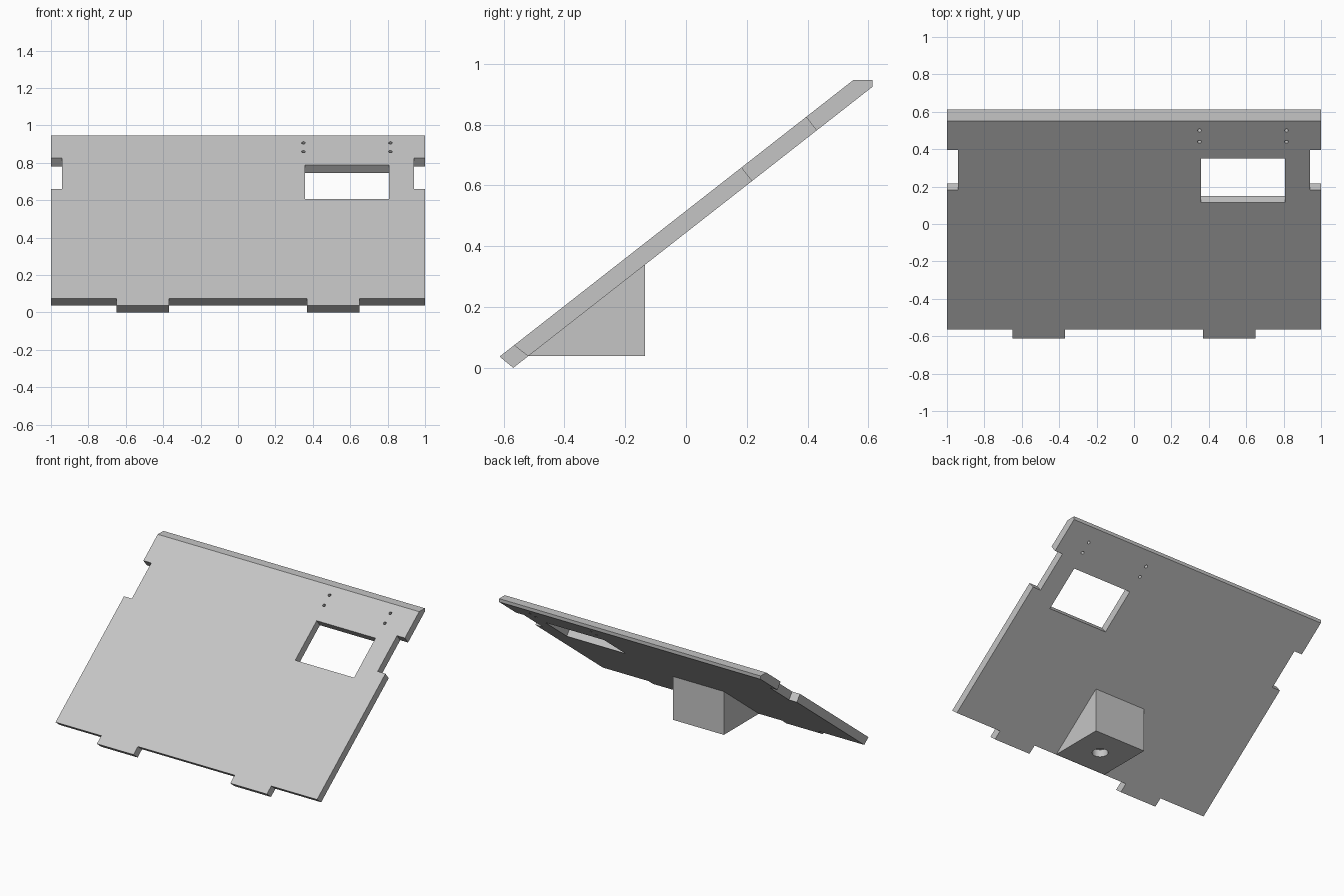
import bpy
import bmesh
from math import cos, radians
from mathutils import Matrix

if "Cube" in bpy.data.objects:
    bpy.data.objects.remove(bpy.data.objects["Cube"])

SLOPE = radians(38)
# Frame on the panel's upper face: local y runs up the slope, local z out of it
PANEL = Matrix.Translation((0, -0.613, 0.037)) @ Matrix.Rotation(SLOPE, 4, 'X')

grey = bpy.data.materials.new("light grey")
grey.use_nodes = True
colour = (0.56, 0.56, 0.56, 1)
grey.diffuse_color = colour
grey.node_tree.nodes["Principled BSDF"].inputs["Base Color"].default_value = colour


def finish(name, bm):
    bmesh.ops.recalc_face_normals(bm, faces=bm.faces)
    mesh = bpy.data.meshes.new(name)
    bm.to_mesh(mesh)
    bm.free()
    mesh.materials.append(grey)
    obj = bpy.data.objects.new(name, mesh)
    bpy.context.collection.objects.link(obj)
    return obj


def prism(name, profile, x0, x1):
    """Side profile in (y, z), extruded from x0 to x1."""
    bm = bmesh.new()
    face = bm.faces.new([bm.verts.new((x0, y, z)) for y, z in profile])
    new = bmesh.ops.extrude_face_region(bm, geom=[face])["geom"]
    verts = [v for v in new if isinstance(v, bmesh.types.BMVert)]
    bmesh.ops.translate(bm, verts=verts, vec=(x1 - x0, 0, 0))
    return finish(name, bm)


def slope_box(name, x0, x1, y0, y1):
    """Box square to the panel, between two heights of its upper face in y."""
    u0, u1 = [(y + 0.613) / cos(SLOPE) for y in (y0, y1)]
    bm = bmesh.new()
    place = PANEL @ Matrix.Translation(((x0 + x1) / 2, (u0 + u1) / 2, 0))
    size = Matrix.Diagonal((x1 - x0, u1 - u0, 0.4, 1))
    bmesh.ops.create_cube(bm, size=1, matrix=place @ size)
    return finish(name, bm)


def cylinder(name, radius, depth, matrix, sides):
    bm = bmesh.new()
    bmesh.ops.create_cone(bm, cap_ends=True, segments=sides, radius1=radius,
                          radius2=radius, depth=depth, matrix=matrix)
    return finish(name, bm)


def cut(target, cutters):
    for cutter in cutters:
        cutter.hide_render = True
        mod = target.modifiers.new("cut", 'BOOLEAN')
        mod.operation = 'DIFFERENCE'
        mod.solver = 'EXACT'
        mod.object = cutter
    graph = bpy.context.evaluated_depsgraph_get()
    result = bpy.data.meshes.new_from_object(target.evaluated_get(graph))
    target.modifiers.clear()
    target.data = result
    for cutter in cutters:
        bpy.data.objects.remove(cutter)


# Sloping panel, as long as its tabs
panel = prism("sloping_panel", [(-0.613, 0.037), (0.551, 0.947), (0.613, 0.947),
                                (0.613, 0.924), (-0.568, 0.0)], -1, 1)

# Lower edge trimmed back to leave two tabs
trim = [(-0.655, 0.146), (-0.43, -0.033), (-0.6, -0.2), (-0.8, 0.0)]
cutters = [prism("edge_cutter", trim, a, b)
           for a, b in ((-1.1, -0.65), (-0.37, 0.37), (0.65, 1.1))]

# Window and side notches
cutters.append(slope_box("window_cutter", 0.357, 0.807, 0.115, 0.35))
for a, b in ((-1.1, -0.94), (0.94, 1.1)):
    cutters.append(slope_box("notch_cutter", a, b, 0.183, 0.395))

# Small screw holes
for x in (0.35, 0.815):
    for y in (0.44, 0.50):
        spot = Matrix.Translation((x, (y + 0.613) / cos(SLOPE), 0))
        cutters.append(cylinder("screw_cutter", 0.01, 0.4, PANEL @ spot, 16))
cut(panel, cutters)

# Wedge block under the panel with a blind hole in its base
block = prism("support_block", [(-0.52, 0.039), (-0.135, 0.039), (-0.135, 0.34)],
              -0.195, 0.195)
hole = cylinder("socket_cutter", 0.05, 0.1,
                Matrix.Translation((0, -0.328, 0.039)), 32)
cut(block, [hole])

# Round the hole walls, keep every edge sharp
for obj in (panel, block):
    bpy.ops.object.select_all(action='DESELECT')
    obj.select_set(True)
    bpy.context.view_layer.objects.active = obj
    bpy.ops.object.shade_smooth_by_angle(angle=radians(30))
